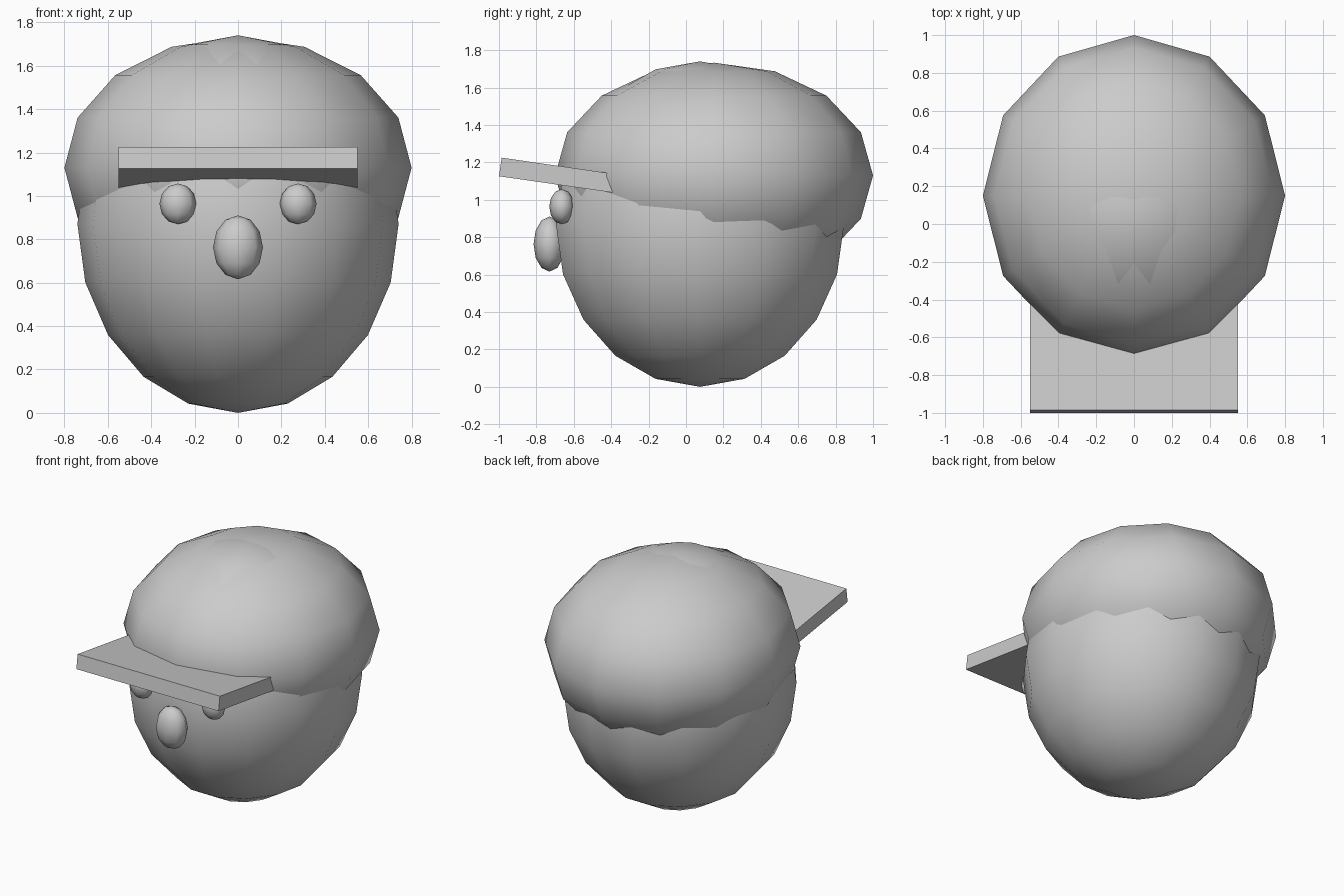
import bpy, bmesh, math
from mathutils import Matrix, Vector

if "Cube" in bpy.data.objects:
    bpy.data.objects.remove(bpy.data.objects["Cube"])

grey = bpy.data.materials.new("light_grey")
grey.diffuse_color = (0.6, 0.6, 0.6, 1)
grey.use_nodes = True
grey.node_tree.nodes["Principled BSDF"].inputs["Base Color"].default_value = grey.diffuse_color


def finish(name, bm, smooth):
    mesh = bpy.data.meshes.new(name)
    for f in bm.faces:
        f.smooth = smooth
    bm.to_mesh(mesh)
    bm.free()
    mesh.materials.append(grey)
    obj = bpy.data.objects.new(name, mesh)
    bpy.context.collection.objects.link(obj)
    return obj


def ellipsoid(name, centre, radii, segments, rings):
    bm = bmesh.new()
    bmesh.ops.create_uvsphere(bm, u_segments=segments, v_segments=rings, radius=1)
    # make a meridian lie on the x axis, then stretch and place
    turn = Matrix.Rotation(math.pi / 2, 4, 'Z')
    scale = Matrix.Diagonal((*radii, 1))
    bm.transform(Matrix.Translation(centre) @ scale @ turn)
    return finish(name, bm, True)


# Head and the cap dome that sits over it
ellipsoid("head", (0, 0.075, 0.87), (0.74, 0.79, 0.87), 14, 10)
ellipsoid("cap", (0, 0.15, 1.13), (0.80, 0.85, 0.603), 12, 8)

# Nose and eyes
ellipsoid("nose", (0, -0.73, 0.763), (0.115, 0.085, 0.147), 8, 6)
for side, label in ((-1, "left"), (1, "right")):
    ellipsoid("eye_" + label, (side * 0.277, -0.664, 0.963), (0.085, 0.067, 0.094), 8, 6)

# Cap brim: flat slab tilted up towards the front, back end buried in the cap
length, thick = 0.74, 0.10
bm = bmesh.new()
bmesh.ops.create_cube(bm, size=1)
bmesh.ops.scale(bm, vec=(1.10, length, thick), verts=bm.verts)
bmesh.ops.translate(bm, vec=(0, length / 2, thick / 2), verts=bm.verts)
bm.transform(Matrix.Translation((0, -1.0, 1.126)) @ Matrix.Rotation(math.radians(-8.2), 4, 'X'))
finish("brim", bm, False)
